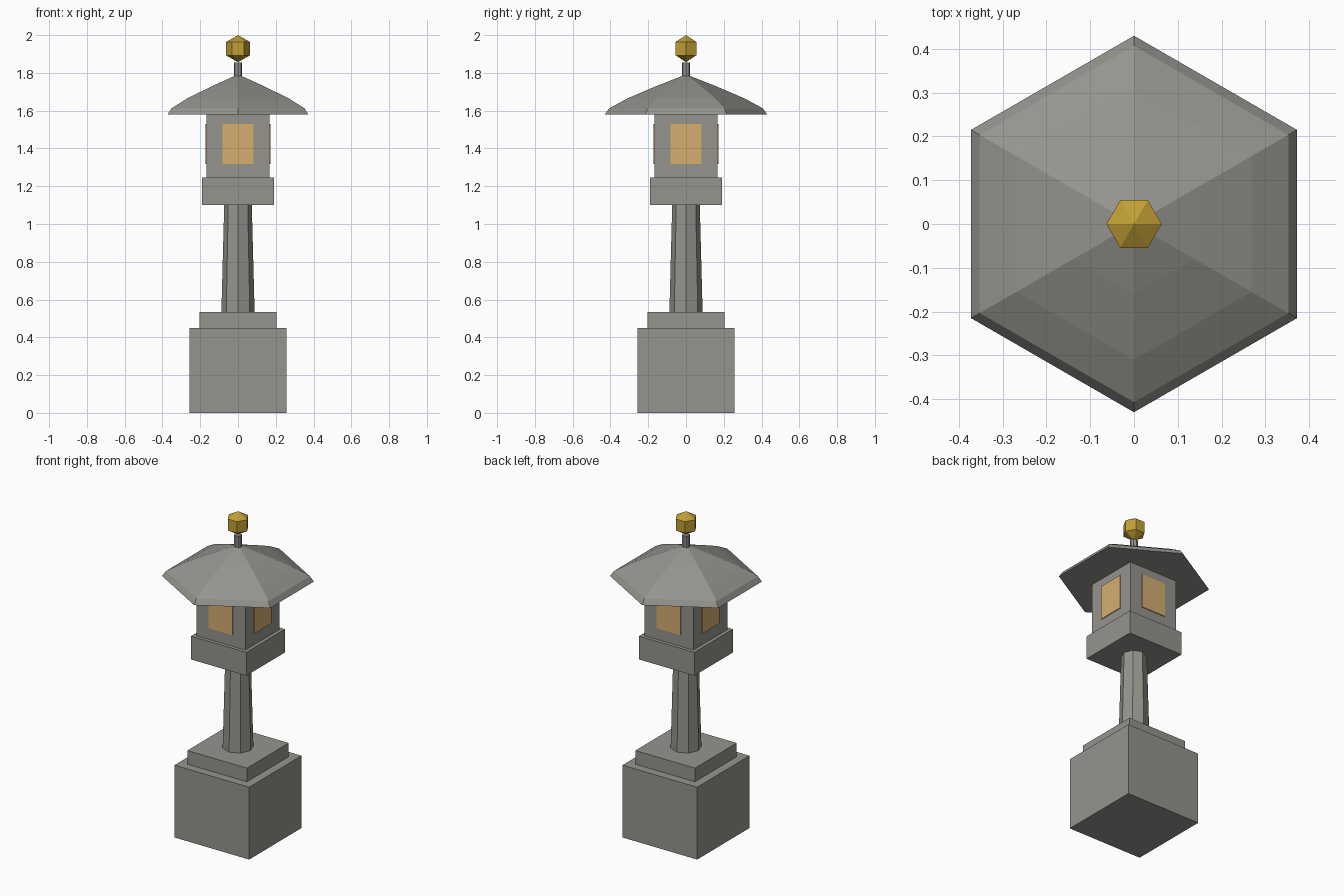
import bpy
import bmesh
import math
from mathutils import Matrix

cube = bpy.data.objects.get("Cube")
if cube:
    bpy.data.objects.remove(cube, do_unlink=True)


def material(name, color):
    mat = bpy.data.materials.new(name)
    mat.use_nodes = True
    mat.diffuse_color = (*color, 1)
    bsdf = mat.node_tree.nodes["Principled BSDF"]
    bsdf.inputs["Base Color"].default_value = (*color, 1)
    bsdf.inputs["Roughness"].default_value = 0.8
    return mat


stone = material("grey stone", (0.30, 0.295, 0.27))
gold = material("gold", (0.54, 0.35, 0.035))
paper = material("warm paper", (0.66, 0.42, 0.16))


def finish(name, bm, mat):
    bmesh.ops.recalc_face_normals(bm, faces=bm.faces)
    mesh = bpy.data.meshes.new(name)
    bm.to_mesh(mesh)
    bm.free()
    mesh.materials.append(mat)
    obj = bpy.data.objects.new(name, mesh)
    bpy.context.collection.objects.link(obj)
    return obj


def box(name, half_x, half_y, bottom, top, mat, y=0, turn=0):
    bm = bmesh.new()
    bmesh.ops.create_cube(bm, size=1)
    bm.transform(Matrix.Rotation(turn, 4, "Z")
                 @ Matrix.Translation((0, y, (bottom + top) / 2))
                 @ Matrix.Diagonal((2 * half_x, 2 * half_y, top - bottom, 1)))
    return finish(name, bm, mat)


def lathe(name, profile, sides, mat, turn=0):
    """Faceted solid from (radius, height) pairs; zero radius makes a point."""
    bm = bmesh.new()
    rings = []
    for radius, z in profile:
        if radius == 0:
            rings.append([bm.verts.new((0, 0, z))] * sides)
            continue
        angles = [turn + math.tau * i / sides for i in range(sides)]
        rings.append([bm.verts.new((radius * math.cos(a), radius * math.sin(a), z))
                      for a in angles])
    for low, high in zip(rings, rings[1:]):
        for i in range(sides):
            j = (i + 1) % sides
            corners = dict.fromkeys((low[i], low[j], high[j], high[i]))
            bm.faces.new(list(corners))
    for ring in (rings[0], rings[-1]):
        if ring[0] != ring[1]:
            bm.faces.new(ring)
    return finish(name, bm, mat)


# Pedestal and column
box("base_block", 0.257, 0.257, 0, 0.45, stone)
box("base_step", 0.205, 0.205, 0.45, 0.535, stone)
lathe("column", [(0.088, 0.535), (0.073, 1.10)], 8, stone)

# Lamp chamber
box("chamber_platform", 0.19, 0.19, 1.10, 1.245, stone)
box("lamp_chamber", 0.168, 0.168, 1.245, 1.585, stone)
for i, side in enumerate(("front", "left", "back", "right")):
    box(side + "_window", 0.083, 0.004, 1.317, 1.53, paper,
        y=-0.169, turn=i * math.pi / 2)

# Six-sided roof with a bevelled rim and gently bowed slopes
lathe("roof", [(0.43, 1.58), (0.407, 1.612), (0.31, 1.665), (0.16, 1.729), (0, 1.792)],
      6, stone, turn=math.pi / 2)

# Finial
lathe("finial_stem", [(0.022, 1.77), (0.022, 1.855)], 8, stone)
lathe("finial_jewel", [(0, 1.857), (0.063, 1.893), (0.063, 1.964), (0, 2.0)], 6, gold)
